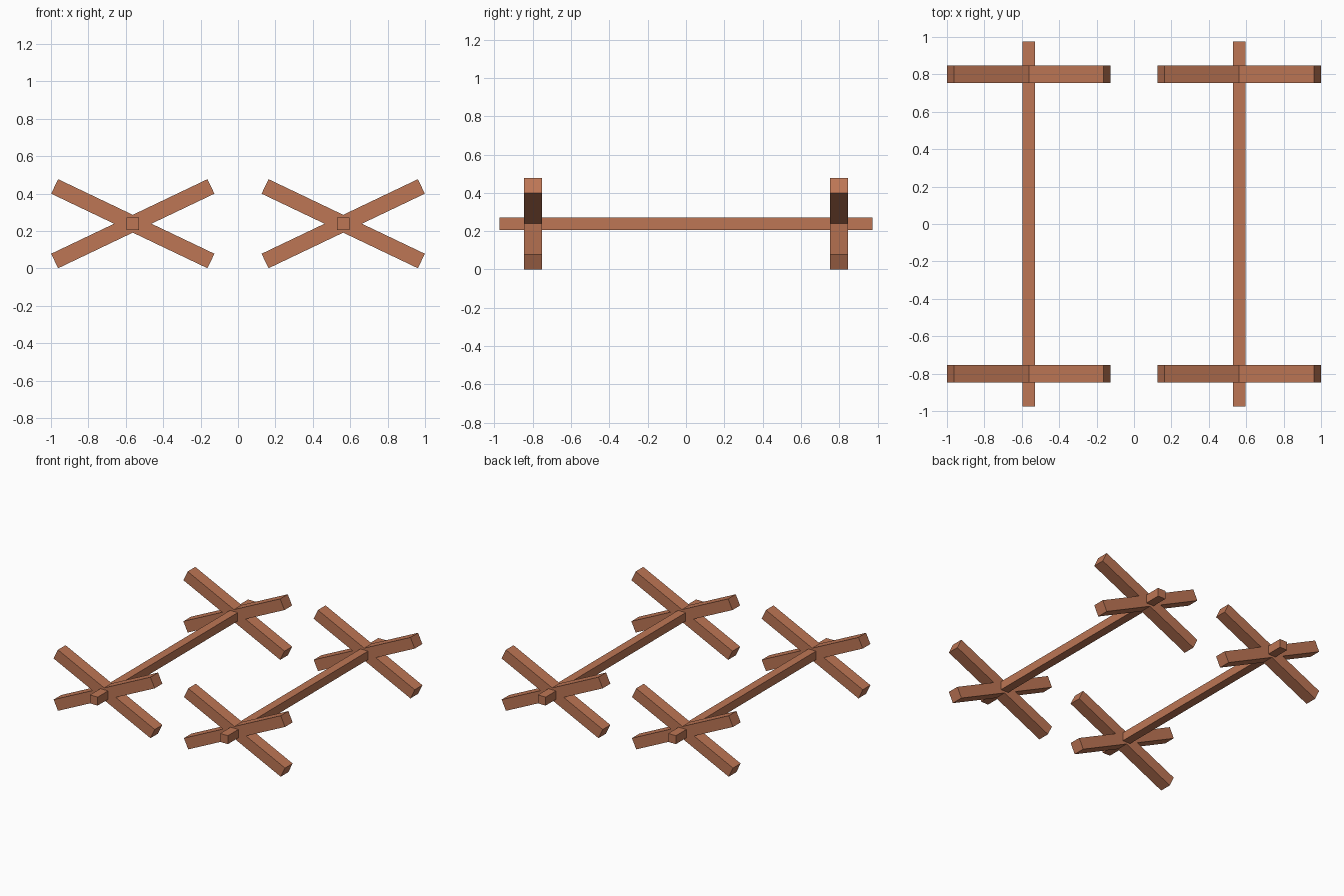
import bpy
from math import radians

cube = bpy.data.objects.get("Cube")
if cube:
    bpy.data.objects.remove(cube, do_unlink=True)

# Single reddish wood colour
wood = bpy.data.materials.new("reddish wood")
wood.use_nodes = True
colour = (0.51, 0.18, 0.09, 1)
wood.diffuse_color = colour
wood.node_tree.nodes["Principled BSDF"].inputs["Base Color"].default_value = colour

AXLE_X, AXLE_Z = 0.5625, 0.239
CROSS_Y = 0.80
TILT = radians(25.5)


def beam(name, location, size, tilt=0):
    """Add a square-edged timber, tilted about the y axis."""
    bpy.ops.mesh.primitive_cube_add(size=1, location=location)
    obj = bpy.context.object
    obj.name = name
    obj.scale = size
    bpy.ops.object.transform_apply(location=False, rotation=False, scale=True)
    obj.rotation_euler.y = tilt
    obj.data.materials.append(wood)


for side, sx in (("left", 1), ("right", -1)):
    # Long rail joining the two crosses
    beam(f"{side}_rail", (sx * AXLE_X, 0, AXLE_Z), (0.066, 1.95, 0.066))
    # Crossed timbers at the front and back
    for end, sy in (("front", -1), ("back", 1)):
        for slope, tilt in (("rising", -TILT), ("falling", TILT)):
            beam(f"{side}_{end}_{slope}_leg",
                 (sx * AXLE_X, sy * CROSS_Y, AXLE_Z),
                 (0.926, 0.094, 0.086), tilt)
